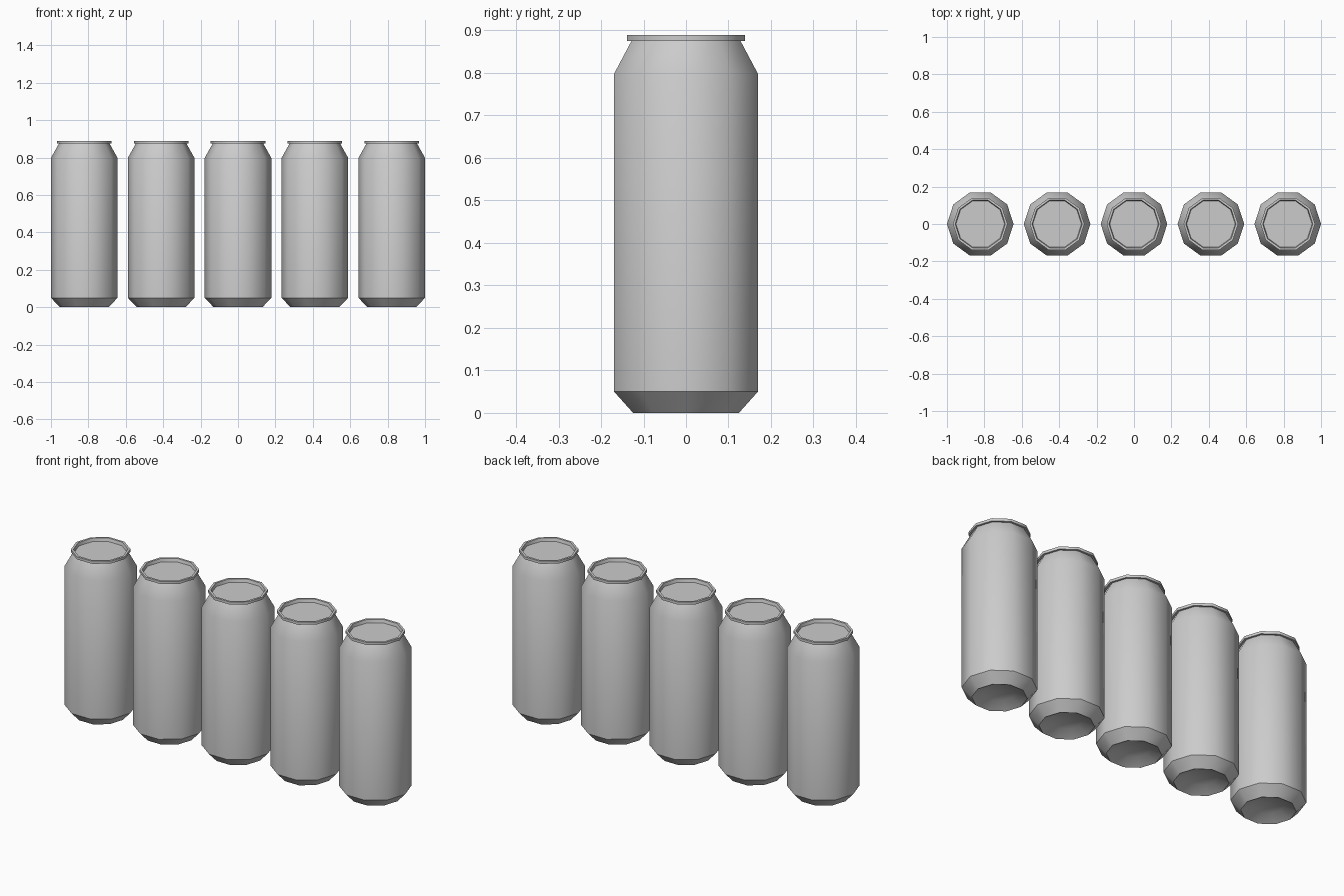
import bpy, bmesh
from math import cos, sin, tau, radians

if "Cube" in bpy.data.objects:
    bpy.data.objects.remove(bpy.data.objects["Cube"])

SIDES = 10
SPACING = 0.411

# Can profile as (radius, height), from domed base centre up to lid centre
PROFILE = [(0, 0.036), (0.075, 0.028), (0.131, 0.0), (0.178, 0.05),
           (0.178, 0.798), (0.135, 0.875), (0.146, 0.875), (0.146, 0.889),
           (0.134, 0.889), (0.130, 0.872), (0, 0.872)]


def lathe(name, profile):
    bm = bmesh.new()
    rings = []
    for r, z in profile:
        if r == 0:
            rings.append([bm.verts.new((0, 0, z))] * SIDES)
        else:
            rings.append([bm.verts.new((r * cos(tau * i / SIDES), r * sin(tau * i / SIDES), z))
                          for i in range(SIDES)])
    for a, b in zip(rings, rings[1:]):
        for i in range(SIDES):
            j = (i + 1) % SIDES
            bm.faces.new(list(dict.fromkeys((a[i], a[j], b[j], b[i]))))
    bmesh.ops.recalc_face_normals(bm, faces=bm.faces)
    mesh = bpy.data.meshes.new(name)
    bm.to_mesh(mesh)
    bm.free()
    return mesh


# Row of five identical cans sharing one mesh
can_mesh = lathe("can", PROFILE)
for k in range(5):
    can = bpy.data.objects.new(f"can_{k + 1}", can_mesh)
    can.location.x = (k - 2) * SPACING
    bpy.context.collection.objects.link(can)

# Round body facets, crisp shoulder, rim and base edges
bpy.context.view_layer.objects.active = can
can.select_set(True)
# Shared mesh: sharpen edges by angle once for all cans
can_mesh.shade_smooth()
can_mesh.set_sharp_from_angle(angle=radians(37))
for p in PROFILE[3:5]:
    for e in can_mesh.edges:
        a, b = (can_mesh.vertices[v].co for v in e.vertices)
        if abs(a.z - p[1]) < 1e-4 and abs(b.z - p[1]) < 1e-4:
            e.use_edge_sharp = p[1] < 0.1
